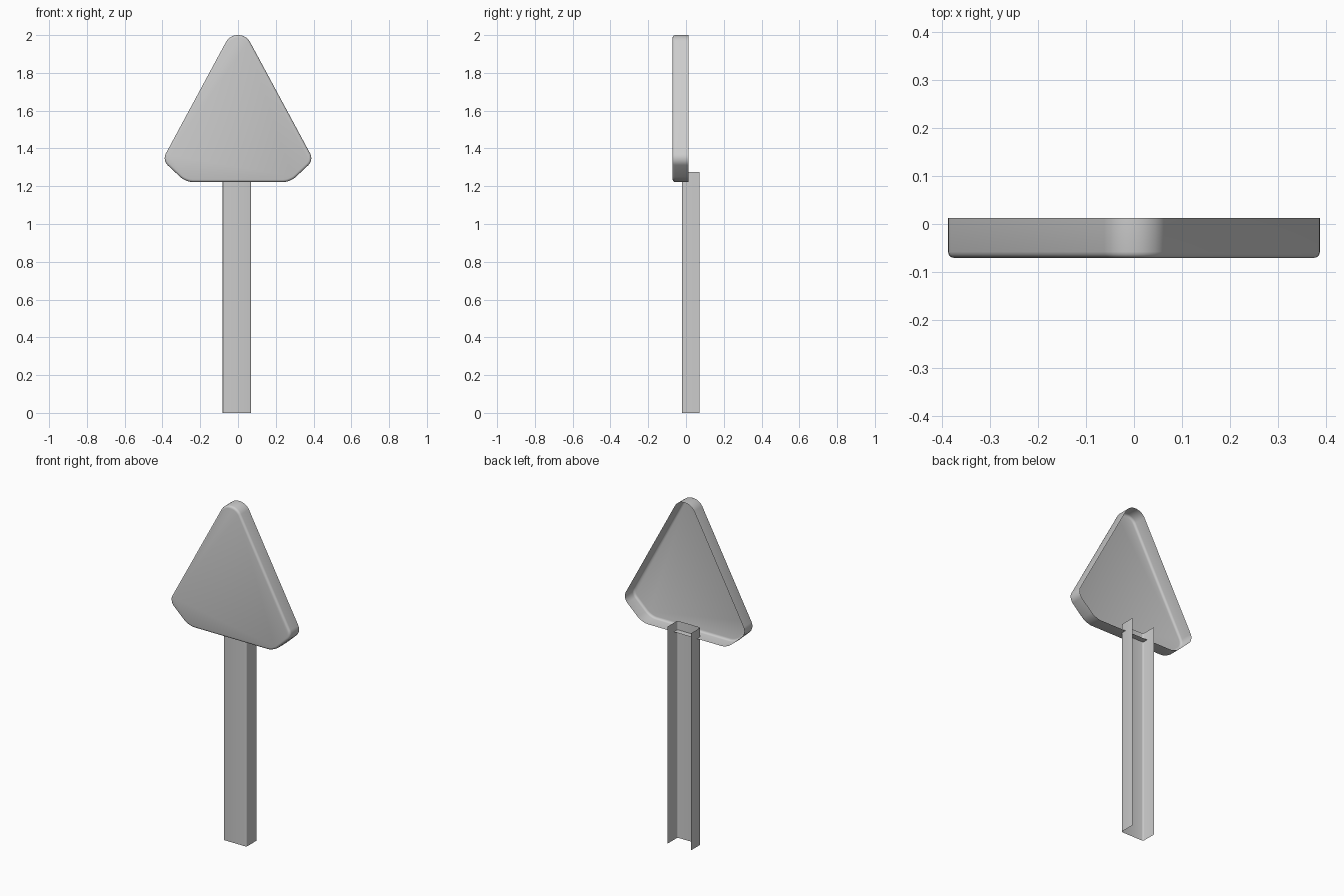
import bpy, bmesh

if "Cube" in bpy.data.objects:
    bpy.data.objects.remove(bpy.data.objects["Cube"])


def finish(name, bm):
    """Turn a bmesh into a smooth-shaded object with the front facing -y."""
    bmesh.ops.recalc_face_normals(bm, faces=bm.faces[:])
    if max(bm.faces, key=lambda f: f.calc_area() * abs(f.normal.y)).normal.y > 0:
        bmesh.ops.reverse_faces(bm, faces=bm.faces[:])
    mesh = bpy.data.meshes.new(name)
    bm.to_mesh(mesh)
    bm.free()
    obj = bpy.data.objects.new(name, mesh)
    bpy.context.collection.objects.link(obj)
    bpy.ops.object.select_all(action='DESELECT')
    obj.select_set(True)
    bpy.context.view_layer.objects.active = obj
    bpy.ops.object.shade_smooth_by_angle(angle=0.6)
    return obj


# Sign panel: rounded triangle with a rim, open at the back
FRONT, BACK = -0.071, 0.013
half = [(0.044, 2.0), (0.401, 1.338), (0.277, 1.222)]
outline = half + [(-x, z) for x, z in reversed(half)]
bm = bmesh.new()
bm.faces.new([bm.verts.new((x, FRONT, z)) for x, z in outline])
bmesh.ops.bevel(bm, geom=bm.verts[:], offset=0.038, segments=5,
                profile=0.5, affect='VERTICES')
front_edges = bm.edges[:]
rim = bmesh.ops.extrude_edge_only(bm, edges=front_edges)["geom"]
bmesh.ops.translate(bm, vec=(0, BACK - FRONT, 0),
                    verts=[g for g in rim if isinstance(g, bmesh.types.BMVert)])
bmesh.ops.bevel(bm, geom=front_edges, offset=0.013, segments=3,
                profile=0.5, affect='EDGES')
finish("sign_panel", bm)

# Post: sheet channel, open at the back, with softened front corners
LEFT, RIGHT, TOP = -0.081, 0.070, 1.275
bm = bmesh.new()
profile = [(LEFT, 0.071), (LEFT, -0.021), (RIGHT, -0.021), (RIGHT, 0.071)]
low = [bm.verts.new((x, y, 0)) for x, y in profile]
high = [bm.verts.new((x, y, TOP)) for x, y in profile]
for i in range(3):
    bm.faces.new((low[i], low[i + 1], high[i + 1], high[i]))
corners = [e for e in bm.edges if len(e.link_faces) == 2]
bmesh.ops.bevel(bm, geom=corners, offset=0.008, segments=3,
                profile=0.5, affect='EDGES')
finish("post_channel", bm)
